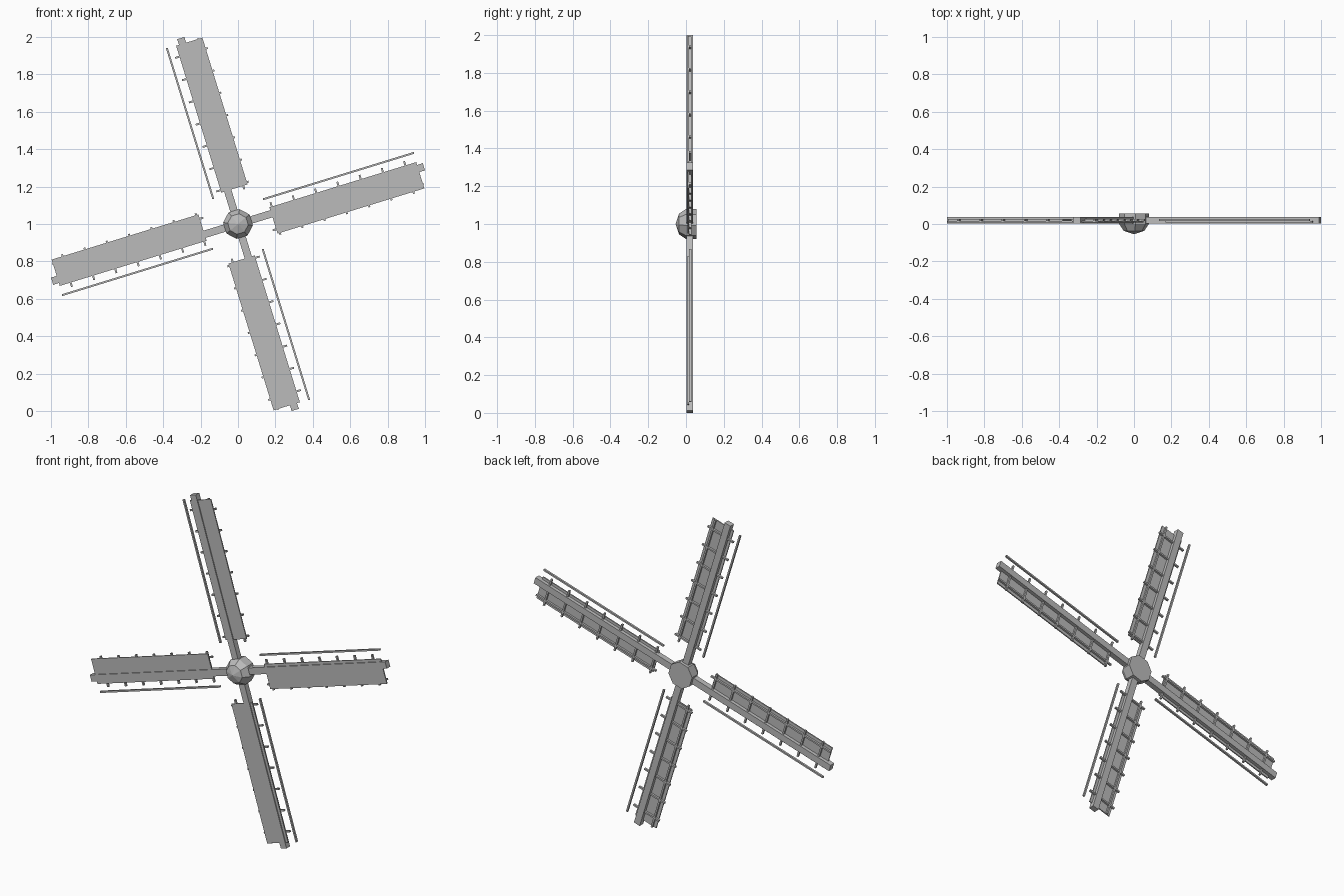
import bpy
import bmesh
from math import radians, cos, sin, pi
from mathutils import Matrix, Vector

default_cube = bpy.data.objects.get("Cube")
if default_cube:
    bpy.data.objects.remove(default_cube, do_unlink=True)

TILT = radians(17.1)
CENTRE = Vector((0, 0, 1))

grey = bpy.data.materials.new("weathered_grey")
grey.use_nodes = True
colour = (0.5, 0.5, 0.5, 1)
grey.diffuse_color = colour
grey.node_tree.nodes["Principled BSDF"].inputs["Base Color"].default_value = colour


def finish(name, bm, matrix):
    bmesh.ops.recalc_face_normals(bm, faces=bm.faces)
    mesh = bpy.data.meshes.new(name)
    bm.to_mesh(mesh)
    bm.free()
    mesh.materials.append(grey)
    obj = bpy.data.objects.new(name, mesh)
    obj.matrix_world = matrix
    bpy.context.collection.objects.link(obj)


def add_box(bm, along, depth, across):
    """Box from (min, max) ranges: along the arm, front to back, across."""
    ranges = (along, depth, across)
    size = [hi - lo for lo, hi in ranges]
    mid = [(hi + lo) / 2 for lo, hi in ranges]
    bmesh.ops.create_cube(bm, size=1, matrix=Matrix.Translation(mid) @ Matrix.Diagonal((*size, 1)))


def arm_part(name, matrix, boxes):
    bm = bmesh.new()
    for box in boxes:
        add_box(bm, *box)
    finish(name, bm, matrix)


# Hub: octagonal block with a faceted dome on its front
bm = bmesh.new()
rings = []
for radius, y in ((0.08, 0.055), (0.08, 0.0), (0.055, -0.037)):
    angles = [TILT + (k + 0.5) * pi / 4 for k in range(8)]
    rings.append([bm.verts.new((radius * cos(a), y, radius * sin(a))) for a in angles])
tip = bm.verts.new((0, -0.055, 0))
bm.faces.new(rings[0])
for k in range(8):
    n = (k + 1) % 8
    for a, b in zip(rings, rings[1:]):
        bm.faces.new((a[k], a[n], b[n], b[k]))
    bm.faces.new((rings[-1][k], rings[-1][n], tip))
finish("hub", bm, Matrix.Translation(CENTRE))

# Four sails, each a quarter turn apart
RIB_DEPTH = (0.016, 0.028)
for i in range(4):
    # Local x runs along the arm; local z points to the open rail
    spin = Matrix.Translation(CENTRE) @ Matrix.Rotation(-TILT - i * pi / 2, 4, "Y")
    arm_part(f"sail_beam_{i + 1}", spin, [((0, 1.04), (0.003, 0.037), (-0.02, 0.02))])
    arm_part(f"sail_board_{i + 1}", spin, [((0.187, 1.008), (0.009, 0.016), (-0.111, 0.036))])
    ribs = [0.2 + 0.1245 * k for k in range(7)]
    arm_part(f"sail_ribs_{i + 1}", spin,
             [((u - 0.005, u + 0.005), RIB_DEPTH, (-0.121, 0.06)) for u in ribs])
    arm_part(f"sail_rails_{i + 1}", spin,
             [((0.167, 1.011), RIB_DEPTH, (v - 0.005, v + 0.005)) for v in (-0.087, 0.087)])
